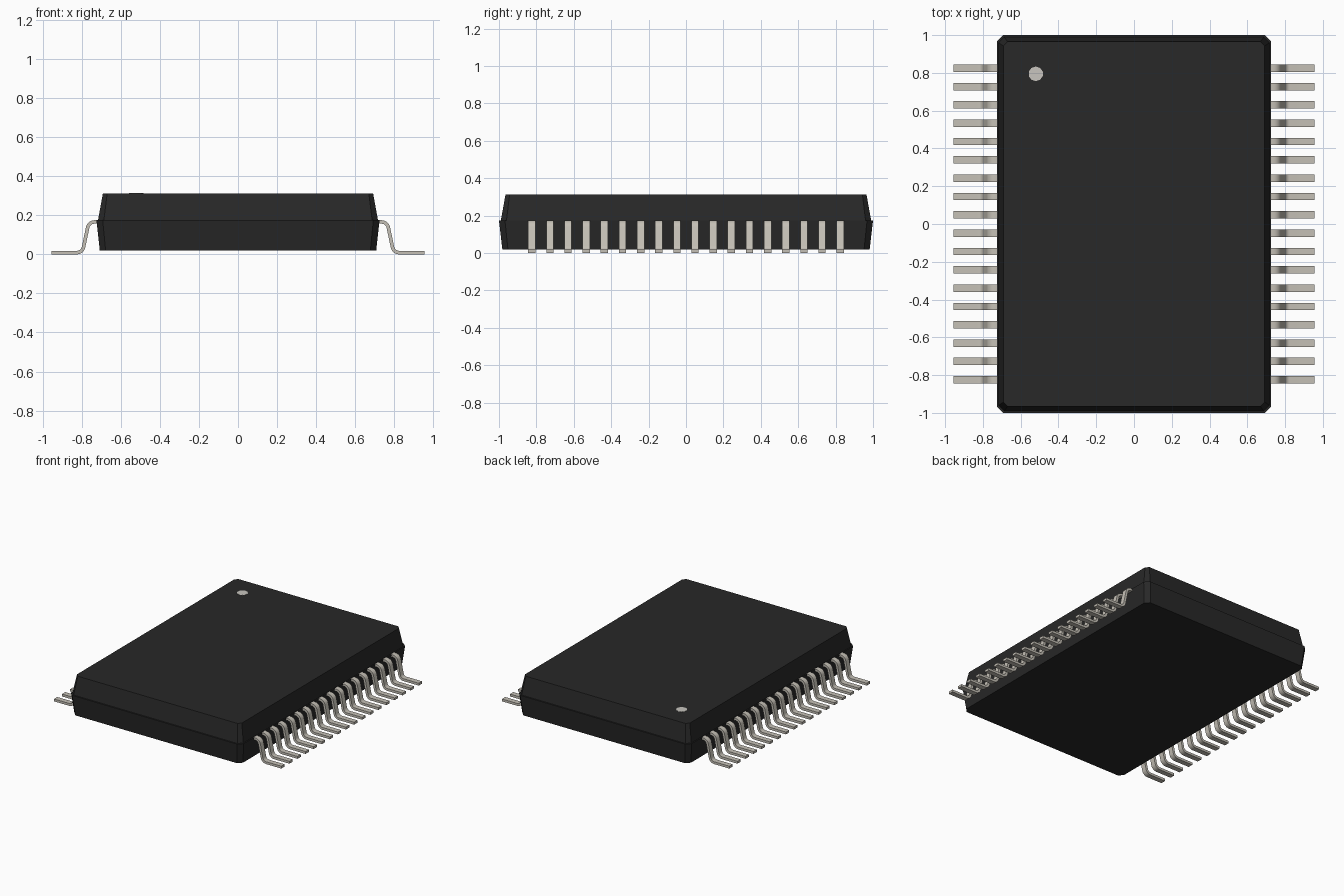
import bpy, bmesh, math
from mathutils import Vector

cube = bpy.data.objects.get("Cube")
if cube:
    bpy.data.objects.remove(cube, do_unlink=True)


def material(name, rgb, rough):
    m = bpy.data.materials.new(name)
    m.use_nodes = True
    m.diffuse_color = (*rgb, 1)
    b = m.node_tree.nodes["Principled BSDF"]
    b.inputs["Base Color"].default_value = (*rgb, 1)
    b.inputs["Roughness"].default_value = rough
    return m


BLACK = material("black plastic", (0.021, 0.021, 0.021), 0.6)
METAL = material("tinned metal", (0.56, 0.53, 0.47), 0.4)
MARK = material("pale grey mark", (0.58, 0.56, 0.52), 0.6)


def add_object(name, mesh, mat=None):
    ob = bpy.data.objects.new(name, mesh)
    bpy.context.collection.objects.link(ob)
    if mat:
        mesh.materials.append(mat)
    return ob


def loft(name, rings, mat):
    """Closed solid through rings that all have the same point count."""
    bm = bmesh.new()
    loops = [[bm.verts.new(p) for p in ring] for ring in rings]
    n = len(loops[0])
    for a, b in zip(loops, loops[1:]):
        for i in range(n):
            j = (i + 1) % n
            bm.faces.new((a[i], a[j], b[j], b[i]))
    bm.faces.new(loops[0])
    bm.faces.new(loops[-1])
    bmesh.ops.recalc_face_normals(bm, faces=bm.faces)
    mesh = bpy.data.meshes.new(name)
    bm.to_mesh(mesh)
    bm.free()
    return add_object(name, mesh, mat)


def cut_rect(hx, hy, c, z):
    """Rectangle with chamfered corners."""
    return [(hx, c - hy, z), (hx, hy - c, z), (hx - c, hy, z), (c - hx, hy, z),
            (-hx, hy - c, z), (-hx, c - hy, z), (c - hx, -hy, z), (hx - c, -hy, z)]


# Package body: lower half, small parting ledge, upper half
loft("package_body", [
    cut_rect(0.708, 0.982, 0.030, 0.02),
    cut_rect(0.725, 1.000, 0.032, 0.175),
    cut_rect(0.717, 0.990, 0.030, 0.175),
    cut_rect(0.692, 0.965, 0.022, 0.313),
], BLACK)

# Pin one mark
loft("pin_one_mark", [
    [(-0.52 + 0.039 * math.cos(a), 0.795 + 0.039 * math.sin(a), z)
     for a in (math.tau * (i + 0.5) / 10 for i in range(10))]
    for z in (0.310, 0.3145)], MARK)


def rounded_path(points, radius, steps):
    """Polyline in the xz plane with its inner corners turned into arcs."""
    pts = [Vector(p) for p in points]
    out = [pts[0]]
    for p, q, r in zip(pts, pts[1:], pts[2:]):
        u, v = (p - q).normalized(), (r - q).normalized()
        half = u.angle(v) / 2
        centre = q + (u + v).normalized() * radius / math.sin(half)
        reach = radius / math.tan(half)
        a = (q + u * reach - centre).normalized()
        b = (q + v * reach - centre).normalized()
        out += [centre + a.slerp(b, i / steps) * radius for i in range(steps + 1)]
    return out + [pts[-1]]


# Gull-wing lead: rectangular section swept along a bent path
HALF_W, HALF_T, STEPS = 0.0195, 0.009, 6
path = rounded_path([(0.68, 0.166), (0.764, 0.166), (0.797, HALF_T), (0.955, HALF_T)],
                    0.035, STEPS)
last = len(path) - 1
# Points where a straight run meets an arc take the direction of the run
runs = {1: (0, 1), STEPS + 1: (STEPS + 1, STEPS + 2),
        STEPS + 2: (STEPS + 1, STEPS + 2), last - 1: (last - 1, last)}
rings = []
for i, p in enumerate(path):
    a, b = runs.get(i, (max(i - 1, 0), min(i + 1, last)))
    t = (path[b] - path[a]).normalized()
    n = Vector((-t.y, t.x)) * HALF_T
    up, low = p + n, p - n
    rings.append([(up.x, -HALF_W, up.y), (up.x, HALF_W, up.y),
                  (low.x, HALF_W, low.y), (low.x, -HALF_W, low.y)])
first = loft("lead_left_01", rings, METAL)
bpy.ops.object.select_all(action='DESELECT')
first.select_set(True)
bpy.context.view_layer.objects.active = first
bpy.ops.object.shade_smooth_by_angle(angle=math.radians(40))

# Eighteen leads along each long side
COUNT, PITCH = 18, 0.097
for side, turn in (("left", 0), ("right", math.pi)):
    for i in range(COUNT):
        if side == "left" and i == 0:
            ob = first
        else:
            ob = add_object(f"lead_{side}_{i + 1:02d}", first.data)
        ob.location.y = (i - (COUNT - 1) / 2) * PITCH
        ob.rotation_euler.z = turn
